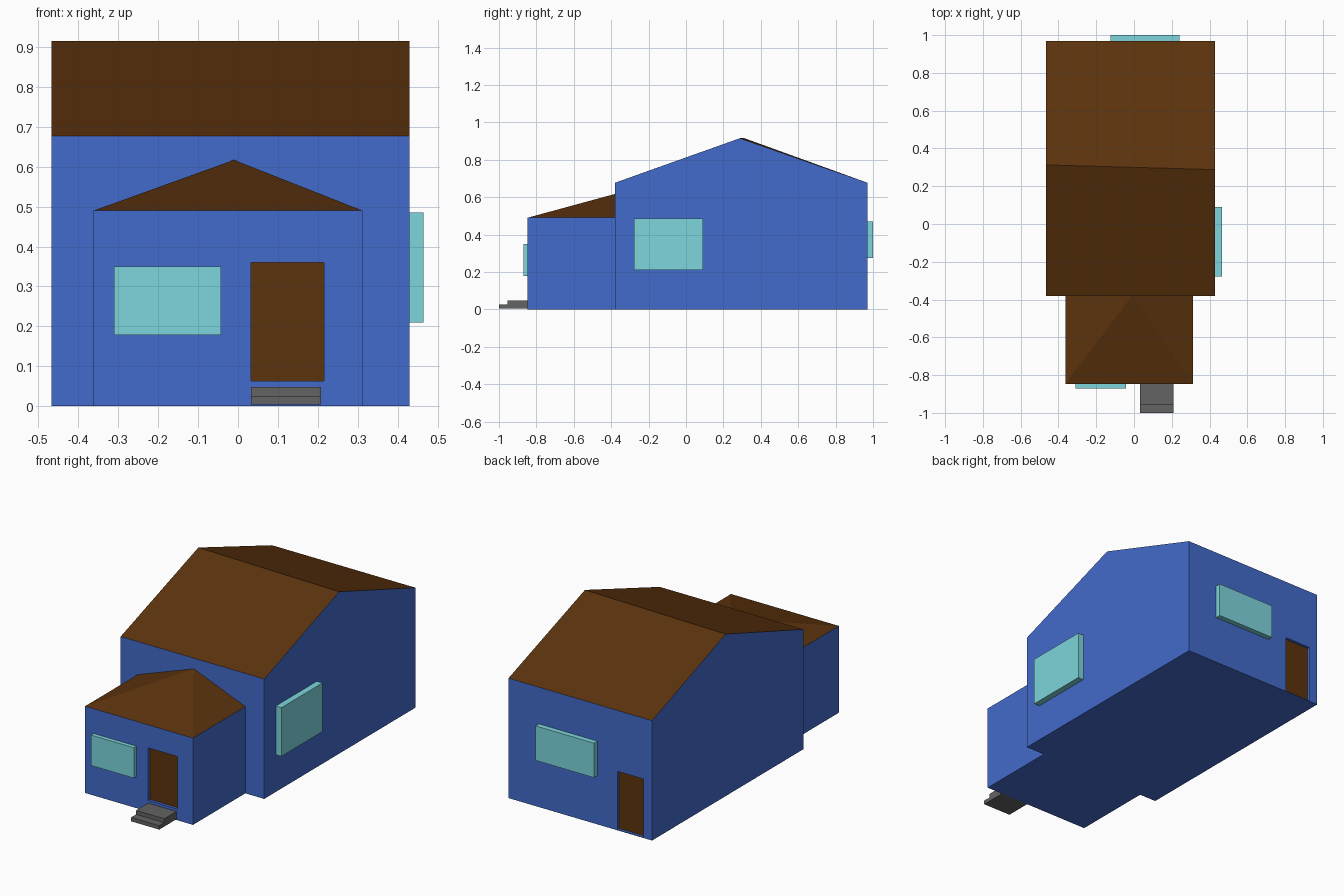
import bpy, bmesh

if "Cube" in bpy.data.objects:
    bpy.data.objects.remove(bpy.data.objects["Cube"])


def material(name, rgb):
    m = bpy.data.materials.new(name)
    m.diffuse_color = (*rgb, 1)
    m.use_nodes = True
    m.node_tree.nodes["Principled BSDF"].inputs["Base Color"].default_value = m.diffuse_color
    return m


BLUE = material("wall_blue", (0.055, 0.147, 0.6))
BROWN = material("wood_brown", (0.107, 0.033, 0.004))
AQUA = material("glass_aqua", (0.205, 0.672, 0.716))
GREY = material("step_grey", (0.125, 0.125, 0.125))


def mesh_object(name, verts, faces, mats, roof=()):
    bm = bmesh.new()
    vs = [bm.verts.new(v) for v in verts]
    for i, f in enumerate(faces):
        face = bm.faces.new([vs[k] for k in f])
        face.material_index = 1 if i in roof else 0
    bmesh.ops.recalc_face_normals(bm, faces=bm.faces)
    me = bpy.data.meshes.new(name)
    bm.to_mesh(me)
    bm.free()
    for m in mats:
        me.materials.append(m)
    ob = bpy.data.objects.new(name, me)
    bpy.context.collection.objects.link(ob)
    return ob


def box(name, x, y, z, mat):
    verts = [(a, b, c) for a in x for b in y for c in z]
    faces = [(0, 1, 3, 2), (4, 6, 7, 5), (0, 4, 5, 1),
             (2, 3, 7, 6), (0, 2, 6, 4), (1, 5, 7, 3)]
    return mesh_object(name, verts, faces, [mat])


def boolean(target, other, operation):
    mod = target.modifiers.new(operation.lower(), 'BOOLEAN')
    mod.object, mod.operation, mod.solver = other, operation, 'EXACT'
    bpy.context.view_layer.objects.active = target
    bpy.ops.object.modifier_apply(modifier=mod.name)
    bpy.data.objects.remove(other)


# Main house: gabled prism with a slightly skewed ridge
L, R, F, B, E, T = -0.467, 0.43, -0.38, 0.97, 0.677, 0.915
verts = []
for x, ridge in ((L, 0.313), (R, 0.288)):
    verts += [(x, F, 0), (x, F, E), (x, ridge, T), (x, B, E), (x, B, 0)]
faces = [(0, 1, 2, 3, 4), (5, 6, 7, 8, 9)]
faces += [(i, (i + 1) % 5, (i + 1) % 5 + 5, i + 5) for i in range(5)]
house = mesh_object("house", verts, faces, [BLUE, BROWN], roof=(3, 4))

# Front extension with a hipped roof, its back end buried in the house
l, r, f, b, e = -0.362, 0.312, -0.847, F + 0.05, 0.49
verts = [(l, f, 0), (r, f, 0), (r, b, 0), (l, b, 0),
         (l, f, e), (r, f, e), (r, b, e), (l, b, e),
         (-0.01, F, 0.617), (-0.01, b, 0.617)]
faces = [(0, 1, 2, 3), (0, 1, 5, 4), (1, 2, 6, 5), (3, 0, 4, 7),
         (2, 3, 7, 9, 6), (4, 5, 8), (5, 6, 9, 8), (7, 4, 8, 9)]
porch = mesh_object("porch", verts, faces, [BLUE, BROWN], roof=(5, 6, 7))
boolean(house, porch, 'UNION')

# Recessed doors: (name, x range, wall y, outward direction, z range)
for name, x, y, d, z in (("front_door", (0.032, 0.215), f, -1, (0.063, 0.36)),
                         ("back_door", (-0.413, -0.25), B, 1, (0.004, 0.333))):
    ys = sorted((y + d * 0.1, y - d * 0.02))
    boolean(house, box("cutter", x, ys, z, BLUE), 'DIFFERENCE')
    ys = sorted((y - d * 0.016, y - d * 0.02))
    box(name, x, ys, z, BROWN)

# Windows standing proud of the walls
box("front_window", (-0.31, -0.042), (-0.87, f), (0.178, 0.35), AQUA)
box("side_window", (R, 0.465), (-0.277, 0.09), (0.21, 0.485), AQUA)
box("back_window", (-0.125, 0.24), (B, 1.0), (0.275, 0.47), AQUA)

# Entrance steps as one stepped profile
prof = [(-1, 0.004), (-1, 0.026), (-0.955, 0.026),
        (-0.955, 0.048), (f, 0.048), (f, 0.004)]
verts = [(x, y, z) for x in (0.032, 0.208) for y, z in prof]
faces = [tuple(range(6)), tuple(range(6, 12))]
faces += [(i, (i + 1) % 6, (i + 1) % 6 + 6, i + 6) for i in range(6)]
mesh_object("entrance_steps", verts, faces, [GREY])
